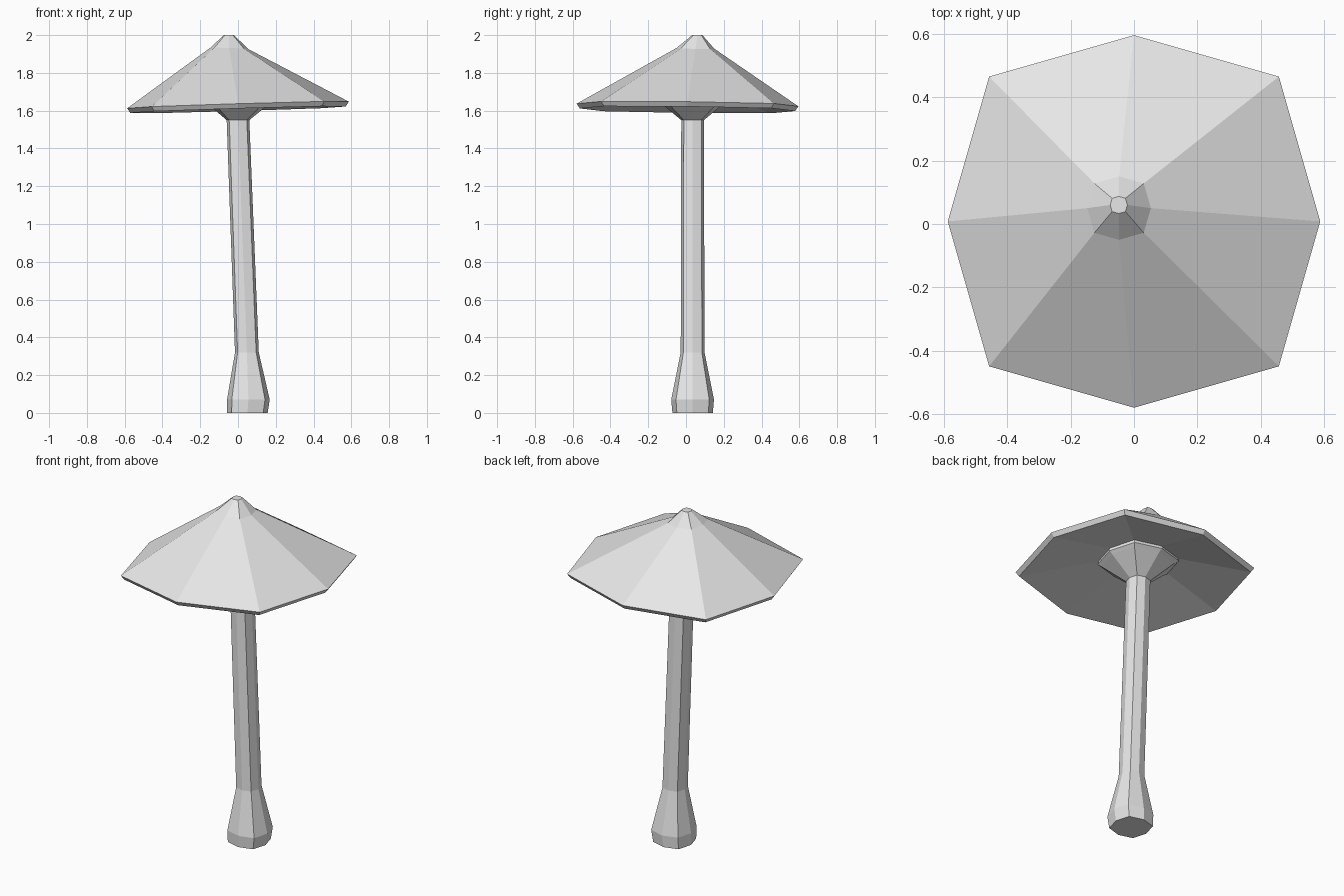
import bpy, bmesh, math

if "Cube" in bpy.data.objects:
    bpy.data.objects.remove(bpy.data.objects["Cube"])

grey = bpy.data.materials.new("pale_grey")
grey.diffuse_color = (0.8, 0.8, 0.8, 1)
grey.use_nodes = True
grey.node_tree.nodes["Principled BSDF"].inputs["Base Color"].default_value = grey.diffuse_color


def ring(bm, cx, cy, z, r, tx=0.0, ty=0.0):
    """Slightly squared octagon with corners on the axes, optionally tilted."""
    verts = []
    for i in range(8):
        a = i * math.pi / 4
        rr = r * (1.1 if i % 2 else 1.0)
        x, y = rr * math.cos(a), rr * math.sin(a)
        verts.append(bm.verts.new((cx + x, cy + y, z + tx * x + ty * y)))
    return verts


def loft(name, rings):
    """Skin a stack of octagons and close both ends."""
    bm = bmesh.new()
    loops = [ring(bm, *r) for r in rings]
    for a, b in zip(loops, loops[1:]):
        for i in range(8):
            j = (i + 1) % 8
            bm.faces.new((a[i], a[j], b[j], b[i]))
    bm.faces.new(loops[0][::-1])
    bm.faces.new(loops[-1])
    bmesh.ops.recalc_face_normals(bm, faces=bm.faces)
    me = bpy.data.meshes.new(name)
    bm.to_mesh(me)
    bm.free()
    me.materials.append(grey)
    ob = bpy.data.objects.new(name, me)
    bpy.context.collection.objects.link(ob)
    return ob


# Leaning stem with a swollen foot and a flared collar under the cap
loft("stem", [
    (0.05, 0.035, 0.0, 0.107),
    (0.055, 0.035, 0.07, 0.113),
    (0.047, 0.035, 0.32, 0.063),
    (0.0, 0.035, 1.55, 0.06),
    (0.003, 0.035, 1.65, 0.18),
    (0.0, 0.035, 1.665, 0.2),
    (0.0, 0.035, 1.70, 0.19),
])

# Wide tilted cap: hollow underside, bevelled rim, small offset tip
loft("cap", [
    (0.0, 0.03, 1.69, 0.17),
    (0.0, 0.008, 1.605, 0.57, 0.03, -0.012),
    (0.0, 0.008, 1.63, 0.587, 0.03, -0.012),
    (-0.047, 0.05, 1.93, 0.1, -0.03, -0.02),
    (-0.048, 0.06, 2.0, 0.027),
])
